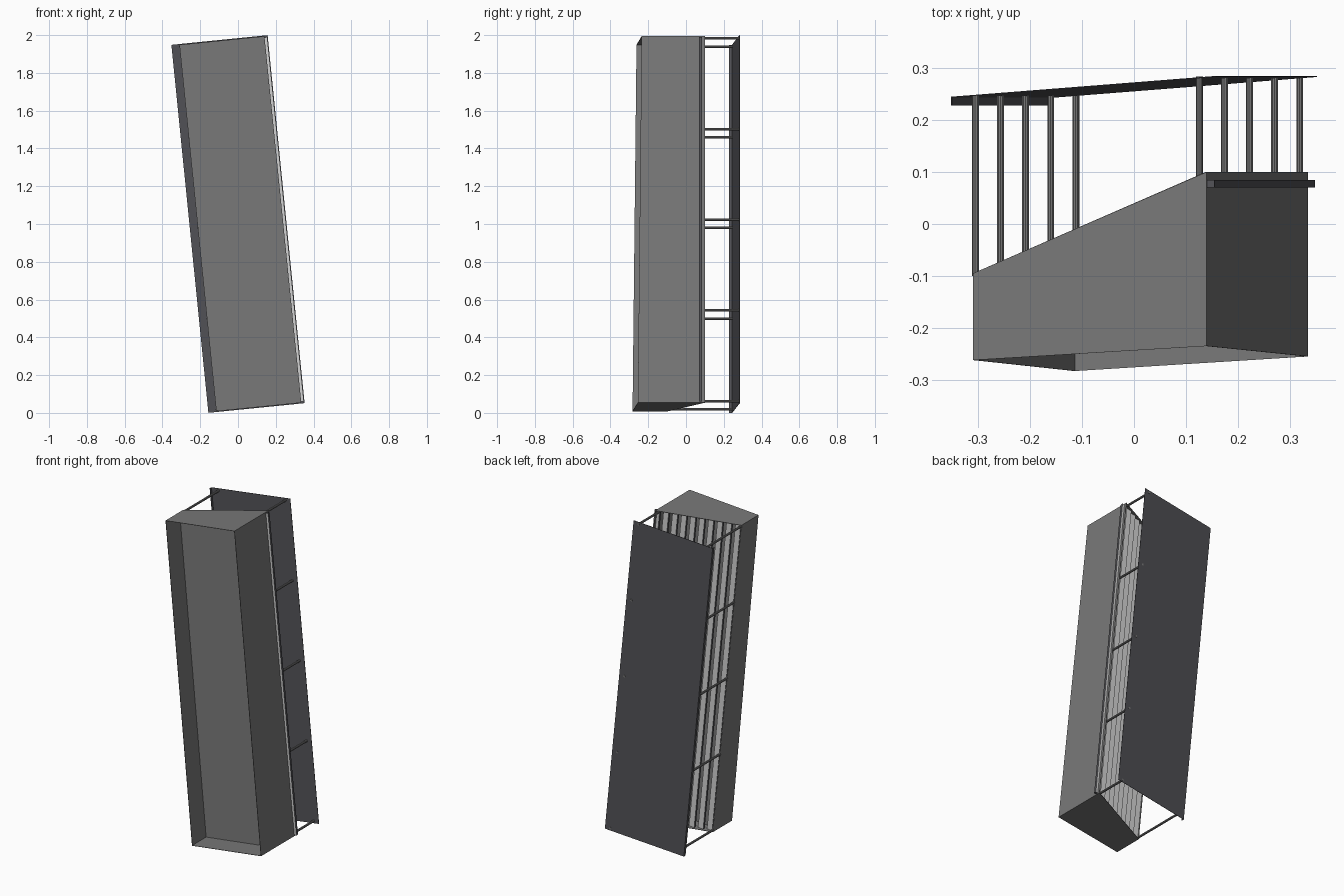
import bpy, bmesh, math
from mathutils import Matrix, Vector

cube = bpy.data.objects.get("Cube")
if cube:
    bpy.data.objects.remove(cube)

LEAN = Matrix.Translation((0, 0, 1)) @ Matrix.Rotation(-math.asin(0.1), 4, 'Y')
HALF = 0.975      # half length of the housing
PLATE_HALF = 0.979


def material(name, rgb):
    m = bpy.data.materials.new(name)
    m.use_nodes = True
    m.diffuse_color = (*rgb, 1)
    m.node_tree.nodes["Principled BSDF"].inputs["Base Color"].default_value = (*rgb, 1)
    return m


GREY = material("housing grey", (0.19, 0.19, 0.19))
DARK = material("dark panel grey", (0.085, 0.085, 0.095))
LIGHT = material("slat light grey", (0.65, 0.65, 0.65))


def finish(name, bm, *mats):
    bmesh.ops.recalc_face_normals(bm, faces=bm.faces)
    mesh = bpy.data.meshes.new(name)
    bm.to_mesh(mesh)
    bm.free()
    for m in mats:
        mesh.materials.append(m)
    ob = bpy.data.objects.new(name, mesh)
    bpy.context.collection.objects.link(ob)
    ob.matrix_world = LEAN
    return ob


def prism(name, low, high, half, *mats, open_sides=(), edge_rule=False):
    """Loft between two outlines; open_sides lists walls to leave out."""
    bm = bmesh.new()
    a = [bm.verts.new((x, y, -half)) for x, y in low]
    b = [bm.verts.new((x, y, half)) for x, y in high]
    bm.faces.new(a)
    bm.faces.new(b)
    n = len(a)
    for i in range(n):
        if i not in open_sides:
            j = (i + 1) % n
            bm.faces.new((a[i], a[j], b[j], b[i]))
    if edge_rule:
        bm.normal_update()
        for f in bm.faces:
            f.material_index = 0 if abs(f.normal.y) > 0.7 else 1
    return finish(name, bm, *mats)


def rect(x0, x1, y0, y1):
    return [(x0, y0), (x1, y0), (x1, y1), (x0, y1)]


# Housing: tapered shell, open at the front and along the slanted back
L, R = -0.2136, 0.2387
low = [(L, -0.283), (R, -0.255), (R, 0.10), (L, -0.095)]
high = [(L, -0.262), (R, -0.235), (R, 0.10), (L, -0.095)]
shell = prism("housing_shell", low, high, HALF, GREY, open_sides=(0, 2))
mod = shell.modifiers.new("thickness", 'SOLIDIFY')
mod.thickness = 0.003
mod.offset = -1

# Recessed panel parallel to the open front
DEPTH = 0.135


def recess(outline):
    front = [(x, y + DEPTH) for x, y in outline[:2]]
    return front + [(x, y + 0.003) for x, y in reversed(front)]


prism("recessed_panel", recess(low), recess(high), HALF - 0.002, GREY)

# Stepped slats along the slanted back
COUNT = 10
for i in range(COUNT):
    t = i / (COUNT - 1)
    x, y = -0.19 + 0.4255 * t, -0.105 + 0.1825 * t
    outline = rect(x - 0.0175, x + 0.0175, y - 0.0075, y + 0.0075)
    prism(f"slat_{i + 1}", outline, outline, HALF - 0.006, LIGHT, DARK, edge_rule=True)

# Rear plate with a folded lip on one edge
W = 0.256
plate = [(-W, 0.243), (W, 0.283), (W, 0.285), (-W, 0.245)]
prism("rear_plate", plate, plate, PLATE_HALF, DARK)
lip = rect(-W, -W + 0.002, 0.228, 0.244)
prism("rear_plate_lip", lip, lip, PLATE_HALF, DARK)

# Spacer rods holding the plate off the housing
for side, x, y0, y1 in (("right", -0.2095, -0.10, 0.248), ("left", 0.2236, 0.07, 0.284)):
    for k in range(5):
        z = (k - 2) * 0.4825
        bm = bmesh.new()
        place = Matrix.Translation(Vector((x, (y0 + y1) / 2, z))) @ Matrix.Rotation(math.pi / 2, 4, 'X')
        bmesh.ops.create_cone(bm, cap_ends=True, segments=10, radius1=0.0068,
                              radius2=0.0068, depth=y1 - y0, matrix=place)
        finish(f"{side}_rod_{k + 1}", bm, GREY)
